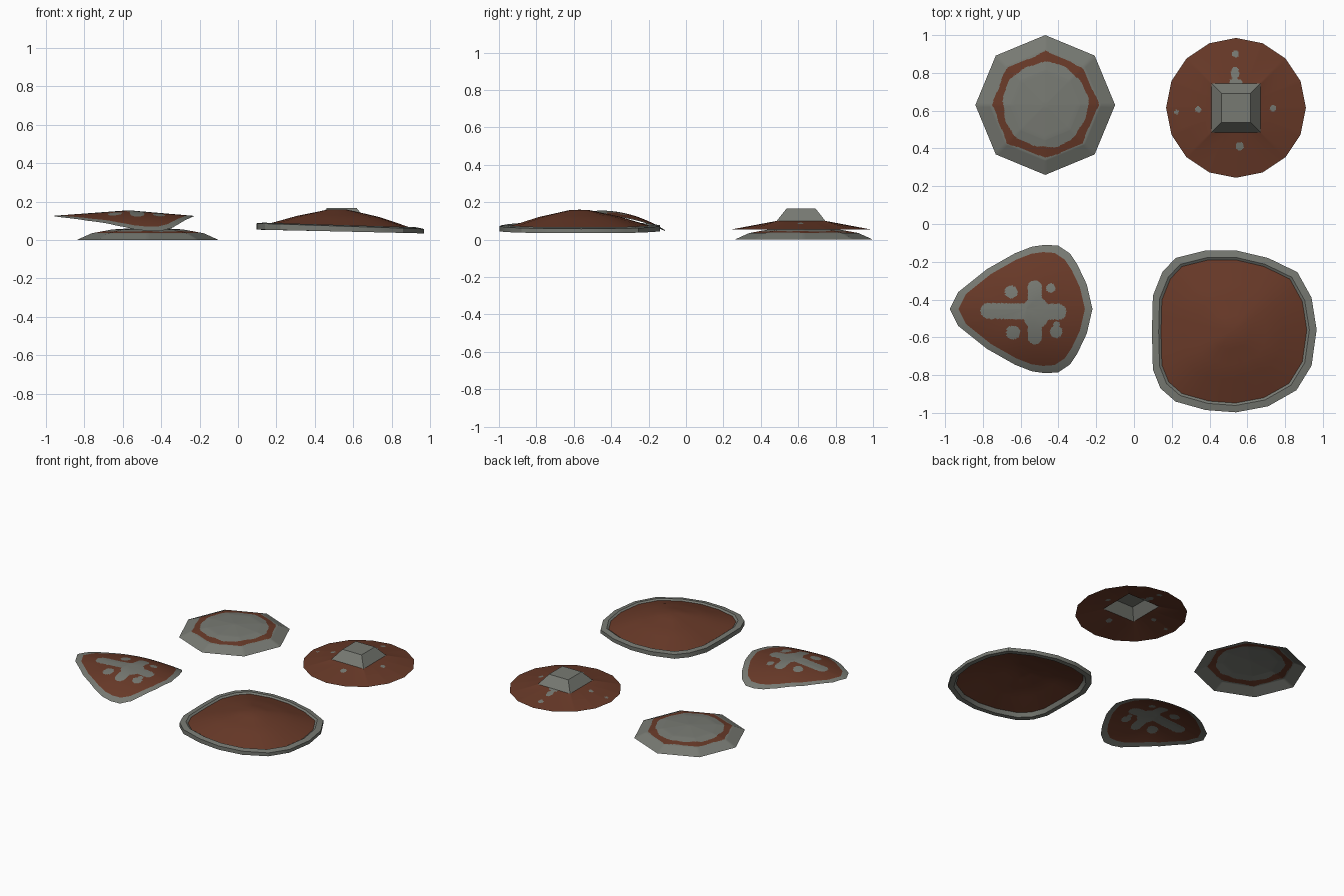
import bpy, bmesh, math

if "Cube" in bpy.data.objects:
    bpy.data.objects.remove(bpy.data.objects["Cube"])


def material(name, rgb):
    m = bpy.data.materials.new(name)
    m.diffuse_color = (*rgb, 1)
    m.use_nodes = True
    m.node_tree.nodes["Principled BSDF"].inputs["Base Color"].default_value = m.diffuse_color
    return m


GREY = material("worn grey metal", (0.185, 0.193, 0.17))
BROWN = material("rust brown", (0.138, 0.041, 0.021))


def finish(name, bm, smooth=True):
    me = bpy.data.meshes.new(name)
    bm.to_mesh(me)
    bm.free()
    me.materials.append(GREY)
    me.materials.append(BROWN)
    ob = bpy.data.objects.new(name, me)
    bpy.context.collection.objects.link(ob)
    if smooth:
        bpy.ops.object.select_all(action='DESELECT')
        ob.select_set(True)
        bpy.context.view_layer.objects.active = ob
        bpy.ops.object.shade_smooth_by_angle(angle=math.radians(25))
    return ob


def densify(pts, k):
    """Split every side of a closed outline into k straight pieces."""
    out = []
    for (ax, ay), (bx, by) in zip(pts, pts[1:] + pts[:1]):
        out += [(ax + (bx - ax) * i / k, ay + (by - ay) * i / k) for i in range(k)]
    return out


def polygon(n, r):
    return [(r * math.cos(2 * math.pi * i / n), r * math.sin(2 * math.pi * i / n)) for i in range(n)]


def square_hole(x, y, half):
    s = half / max(abs(x), abs(y))
    return x * s, y * s


def sheet(name, centre, outline, k, profile, height, is_brown, hole=0):
    """Thin plate: outline scaled along profile = [(t, h, steps)], t=1 rim, t=0 middle."""
    pts = densify(outline, k)
    rings = [(profile[0][0], profile[0][1], 0)]
    for s, ((t0, h0, _), (t1, h1, n)) in enumerate(zip(profile, profile[1:])):
        rings += [(t0 + (t1 - t0) * i / n, h0 + (h1 - h0) * i / n, s) for i in range(1, n + 1)]
    bm = bmesh.new()
    rows = []
    for t, h, s in rings:
        if t < 1e-6 and not hole:
            rows.append([bm.verts.new((centre[0], centre[1], height(0, 0, t, h)))] * len(pts))
            continue
        row = []
        for x, y in pts:
            ix, iy = square_hole(x, y, hole) if hole else (0, 0)
            px, py = ix + (x - ix) * t, iy + (y - iy) * t
            row.append(bm.verts.new((centre[0] + px, centre[1] + py, height(px, py, t, h))))
        rows.append(row)
    for j in range(len(rows) - 1):
        a, b = rows[j], rows[j + 1]
        t = (rings[j][0] + rings[j + 1][0]) / 2
        for i in range(len(pts)):
            n = (i + 1) % len(pts)
            vs = [a[i], a[n], b[n]] + ([b[i]] if b[i] is not b[n] else [])
            f = bm.faces.new(vs)
            c = f.calc_center_median()
            f.material_index = int(is_brown(c.x, c.y, t, rings[j + 1][2]))
    return finish(name, bm)


def blob(x, y, ax, ay, bx, by, r):
    """Inside a round-ended stroke from a to b."""
    dx, dy = bx - ax, by - ay
    q = dx * dx + dy * dy
    u = max(0, min(1, ((x - ax) * dx + (y - ay) * dy) / q)) if q else 0
    return math.hypot(x - ax - u * dx, y - ay - u * dy) < r


def plain(px, py, t, h):
    return h


# Octagonal shield with a painted ring
def ring_paint(x, y, t, seg):
    dx, dy = x + 0.47, y - 0.63
    a, r = math.atan2(dy, dx), math.hypot(dx, dy)
    wob = 0.004 * math.sin(5 * a + 1) + 0.003 * math.sin(13 * a)
    return r > 0.225 + wob and t < 0.765 + wob * 2


sheet("octagon_shield", (-0.47, 0.63), polygon(8, 0.37), 20,
      [(1, 0, 0), (0.79, 0.035, 16), (0.5, 0.055, 30), (0, 0.067, 8)], plain, ring_paint)

# Round shield with paint chips and a hollow square boss
CHIPS = [(0.538, 0.90, 0.538, 0.90, 0.019), (0.535, 0.81, 0.535, 0.79, 0.021),
         (0.535, 0.79, 0.53, 0.74, 0.014), (0.52, 0.755, 0.56, 0.75, 0.014),
         (0.34, 0.607, 0.34, 0.607, 0.016), (0.225, 0.592, 0.225, 0.592, 0.012),
         (0.737, 0.613, 0.737, 0.613, 0.017), (0.56, 0.412, 0.56, 0.412, 0.022)]

sheet("round_shield", (0.54, 0.615), polygon(16, 0.37), 16,
      [(1, 0.055, 0), (0, 0.10, 44)], plain,
      lambda x, y, t, s: not any(blob(x, y, *c) for c in CHIPS), hole=0.13)

bm = bmesh.new()
levels = [[bm.verts.new((0.54 + sx * h, 0.615 + sy * h, z))
           for sx, sy in ((-1, -1), (1, -1), (1, 1), (-1, 1))]
          for h, z in ((0.13, 0.10), (0.077, 0.167))]
for i in range(4):
    n = (i + 1) % 4
    bm.faces.new((levels[0][i], levels[0][n], levels[1][n], levels[1][i]))
bm.faces.new(levels[1])
finish("square_boss", bm, smooth=False)

# Teardrop shield, bent round its long axis, with painted cross and dots
half = [(-0.975, 0), (-0.93, 0.09), (-0.78, 0.21), (-0.63, 0.295), (-0.54, 0.33), (-0.47, 0.34),
        (-0.40, 0.335), (-0.34, 0.295), (-0.30, 0.235), (-0.25, 0.13), (-0.22, 0)]
half = [(x + 0.57, y) for x, y in half]
teardrop = [(x, -y) for x, y in half] + half[-2:0:-1]
CROSS = [(-0.77, -0.46, -0.40, -0.465, 0.042), (-0.525, -0.335, -0.525, -0.60, 0.037),
         (-0.52, -0.45, -0.52, -0.49, 0.065),
         (-0.65, -0.36, -0.65, -0.36, 0.034), (-0.44, -0.34, -0.44, -0.34, 0.025),
         (-0.64, -0.575, -0.64, -0.575, 0.037), (-0.412, -0.57, -0.412, -0.57, 0.033),
         (-0.41, -0.53, -0.41, -0.56, 0.017)]


def bent(px, py, t, h):
    d = px * px + py * py
    along = px * px / d if d else 0
    return 0.155 - 0.03 * t * along - 0.105 * (py / 0.34) ** 2


sheet("teardrop_shield", (-0.57, -0.45), teardrop, 9, [(1, 0, 0), (0, 0, 70)], bent,
      lambda x, y, t, s: t < 0.88 and not any(blob(x, y, *c) for c in CROSS))

# Large rounded shield with a raised metal rim, slightly tilted
big = [(0.54, -0.14), (0.71, -0.18), (0.865, -0.255), (0.94, -0.39), (0.967, -0.56), (0.94, -0.75),
       (0.86, -0.88), (0.71, -0.965), (0.54, -0.997), (0.38, -0.985), (0.22, -0.94), (0.14, -0.87),
       (0.10, -0.77), (0.095, -0.57), (0.10, -0.38), (0.15, -0.255), (0.22, -0.18), (0.38, -0.14)]
big = [(x - 0.515, y + 0.57) for x, y in big][::1]


def tilted(px, py, t, h):
    return h - 0.033 * px * (1 if h > 0.05 else 0.7) * t


sheet("large_shield", (0.515, -0.57), big, 2,
      [(0.885, 0.07, 0), (0.92, 0.045, 1), (1, 0.045, 1), (1, 0.073, 1), (0.915, 0.079, 1),
       (0.885, 0.07, 1), (0.5, 0.122, 4), (0.12, 0.158, 4), (0, 0.16, 1)], tilted,
      lambda x, y, t, s: s >= 5)

# Consistent outward (upward) normals on all sheets
for ob in bpy.data.objects:
    bm = bmesh.new()
    bm.from_mesh(ob.data)
    bmesh.ops.remove_doubles(bm, verts=bm.verts, dist=1e-5)
    bmesh.ops.recalc_face_normals(bm, faces=bm.faces)
    top = max(bm.faces, key=lambda f: f.calc_center_median().z)
    if top.normal.z < 0:
        bmesh.ops.reverse_faces(bm, faces=bm.faces)
    bm.to_mesh(ob.data)
    bm.free()
